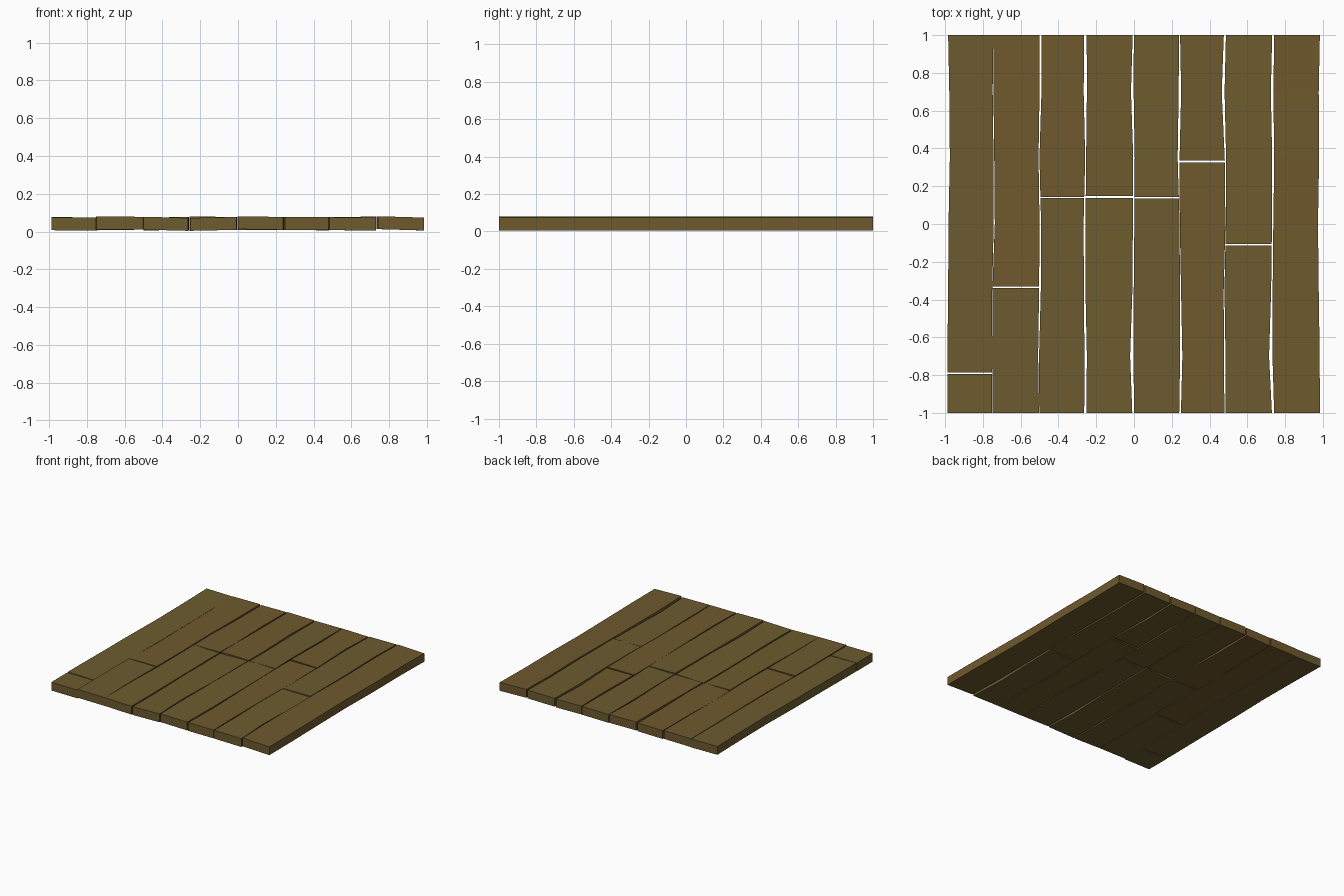
import bpy

if "Cube" in bpy.data.objects:
    bpy.data.objects.remove(bpy.data.objects["Cube"])

def material(name, rgb):
    m = bpy.data.materials.new(name)
    m.diffuse_color = (*rgb, 1)
    m.use_nodes = True
    m.node_tree.nodes["Principled BSDF"].inputs["Base Color"].default_value = m.diffuse_color
    return m

olive = material("olive_brown_wood", (0.150, 0.106, 0.028))
warm = material("warm_brown_wood", (0.160, 0.101, 0.027))

# Stations along the boards; every joint has a wavering centre and gap (thousandths)
YS = [-1, -0.7, -0.35, 0, 0.35, 0.7, 1]
CENTRES = [
    [-987, -988, -984, -982, -975, -978, -984],
    [-750, -752, -750, -740, -742, -746, -746],
    [-502, -505, -498, -496, -503, -495, -495],
    [-258, -256, -261, -262, -256, -258, -257],
    [-4, -12, -5, -2, 0, -9, -4],
    [244, 250, 246, 242, 236, 243, 241],
    [482, 480, 477, 485, 484, 472, 481],
    [736, 724, 730, 734, 737, 731, 737],
    [984, 983, 978, 974, 980, 978, 984],
]
GAPS = [
    [0] * 7,
    [3, 2, 1, 6, 4, 4, 1],
    [1, 5, 9, 8, 5, 10, 10],
    [11, 13, 8, 10, 5, 17, 13],
    [10, 17, 7, 8, 8, 14, 6],
    [9, 12, 6, 1, 10, 13, 6],
    [6, 9, 4, 2, 7, 15, 11],
    [12, 18, 8, 7, 11, 13, 11],
    [0] * 7,
]

def sample(row, y):
    for i in range(len(YS) - 1):
        if y <= YS[i + 1]:
            t = (y - YS[i]) / (YS[i + 1] - YS[i])
            return (row[i] + (row[i + 1] - row[i]) * t) / 1000
    return row[-1] / 1000

def board(name, col, y0, y1, z_left, z_right, mat):
    ys = [y0] + [y for y in YS if y0 + 0.03 < y < y1 - 0.03] + [y1]
    thick = 0.068
    verts, faces = [], []
    for y in ys:
        xl = sample(CENTRES[col], y) + sample(GAPS[col], y) / 2
        xr = sample(CENTRES[col + 1], y) - sample(GAPS[col + 1], y) / 2
        verts += [(xl, y, z_left - thick), (xr, y, z_right - thick),
                  (xr, y, z_right), (xl, y, z_left)]
    for i in range(len(ys) - 1):
        a, b = i * 4, i * 4 + 4
        for k in range(4):
            n = (k + 1) % 4
            faces.append((a + k, b + k, b + n, a + n))
    e = len(verts) - 4
    faces += [(0, 1, 2, 3), (e + 3, e + 2, e + 1, e)]
    # outward winding for the long sides
    faces = [f[::-1] if i < len(faces) - 2 else f for i, f in enumerate(faces)]
    me = bpy.data.meshes.new(name)
    me.from_pydata(verts, [], faces)
    me.materials.append(mat)
    ob = bpy.data.objects.new(name, me)
    bpy.context.collection.objects.link(ob)

# column: butt joint y, joint gap, front board (z left, z right, colour), back board
LAYOUT = [
    (-0.79, 0.007, (0.075, 0.074, olive), (0.077, 0.074, olive)),
    (-0.335, 0.010, (0.080, 0.078, olive), (0.076, 0.078, warm)),
    (0.140, 0.007, (0.078, 0.072, olive), (0.074, 0.077, warm)),
    (0.143, 0.010, (0.072, 0.077, olive), (0.080, 0.077, warm)),
    (0.140, 0.008, (0.081, 0.077, olive), (0.075, 0.077, olive)),
    (0.331, 0.013, (0.076, 0.076, warm), (0.078, 0.074, warm)),
    (-0.110, 0.006, (0.076, 0.073, olive), (0.077, 0.079, olive)),
    (None, 0, (0.081, 0.074, warm), None),
]
for c, (seam, gap, front, back) in enumerate(LAYOUT):
    if seam is None:
        board(f"floor_board_{c}", c, -1, 1, *front)
    else:
        board(f"floor_board_{c}_front", c, -1, seam - gap / 2, *front)
        board(f"floor_board_{c}_back", c, seam + gap / 2, 1, *back)
